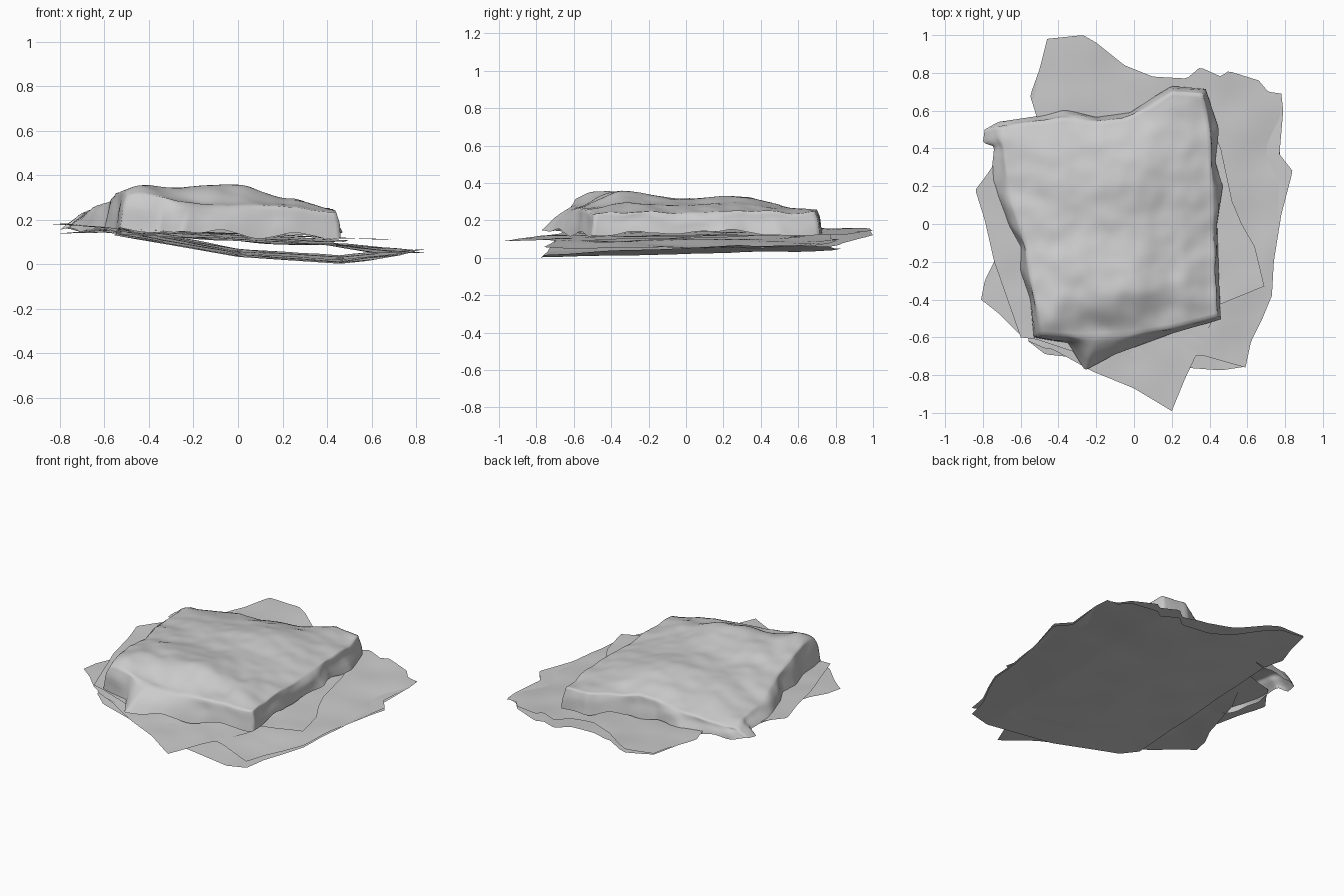
import bpy, bmesh
from mathutils import Vector, noise

if "Cube" in bpy.data.objects:
    bpy.data.objects.remove(bpy.data.objects["Cube"])

N = 56  # segments per side of every sheet


def resample(pts, n):
    """Evenly spaced points along a polyline."""
    pts = [Vector(p) for p in pts]
    cum = [0.0]
    for a, b in zip(pts, pts[1:]):
        cum.append(cum[-1] + (b - a).length)
    out, k = [], 0
    for i in range(n + 1):
        d = cum[-1] * i / n
        while k < len(pts) - 2 and cum[k + 1] < d:
            k += 1
        out.append(pts[k].lerp(pts[k + 1], (d - cum[k]) / (cum[k + 1] - cum[k])))
    return out


def sides_of(front, right, back, left):
    """Close four polylines into a loop and resample each."""
    right, back = [front[-1]] + right, [right[-1]] + back
    left = [back[-1]] + left + [front[0]]
    return [resample(s, N) for s in (front, right, back, left)]


def patch(sides):
    """Coons patch between four sides (counter-clockwise loop)."""
    f, r, b, l = sides
    b, l = b[::-1], l[::-1]
    grid = []
    for j in range(N + 1):
        v = j / N
        row = []
        for i in range(N + 1):
            u = i / N
            row.append(f[i] * (1 - v) + b[i] * v + l[j] * (1 - u) + r[j] * u
                       - f[0] * (1 - u) * (1 - v) - f[N] * u * (1 - v)
                       - b[0] * (1 - u) * v - b[N] * u * v)
        grid.append(row)
    return grid


def interp(table, x, ease=False):
    if x <= table[0][0]:
        return table[0][1]
    for (a, p), (b, q) in zip(table, table[1:]):
        if x <= b:
            t = (x - a) / (b - a)
            return p + (q - p) * (t * t * (3 - 2 * t) if ease else t)
    return table[-1][1]


def wave(x, y, freq, seed):
    return noise.noise(Vector((x * freq, y * freq, seed)))


def build(name, sides, height, skirt=None, skirt_z=None):
    bm = bmesh.new()
    g = [[bm.verts.new((p.x, p.y, height(p.x, p.y))) for p in row] for row in patch(sides)]
    for j in range(N):
        for i in range(N):
            bm.faces.new((g[j][i], g[j][i + 1], g[j + 1][i + 1], g[j + 1][i]))
    if skirt:
        # hanging sides: rows of quads from the rim down to the ragged hem
        rim = (g[0][:N] + [g[j][N] for j in range(N)]
               + [g[N][i] for i in range(N, 0, -1)] + [g[j][0] for j in range(N, 0, -1)])
        hem = [p for s in skirt for p in s[:N]]
        rows, prev, m = 7, rim, len(rim)
        for k in range(1, rows + 1):
            t = k / rows
            ring = []
            for v, h in zip(rim, hem):
                x = v.co.x + (h.x - v.co.x) * t
                y = v.co.y + (h.y - v.co.y) * t
                z = v.co.z + (skirt_z(h.x, h.y) - v.co.z) * t ** 1.4
                bulge = 0.02 * wave(x, y, 7, 4 + t) * (1 - abs(2 * t - 1))
                ring.append(bm.verts.new((x + bulge, y + bulge, z)))
            for i in range(m):
                n = (i + 1) % m
                bm.faces.new((prev[i], ring[i], ring[n], prev[n]))
            prev = ring
    me = bpy.data.meshes.new(name)
    bm.to_mesh(me)
    bm.free()
    for p in me.polygons:
        p.use_smooth = True
    ob = bpy.data.objects.new(name, me)
    bpy.context.collection.objects.link(ob)
    return ob


# bottom sheet: large, tilted, lowest right of the middle
def bottom_z(x, y):
    t = [(-0.6, 0.135), (-0.3, 0.085), (0, 0.033), (0.46, 0.003), (0.85, 0.042)]
    return max(0.0, interp(t, x) + 0.024 * (y + 0.75) + 0.006 * wave(x, y, 4, 1) * (y > -0.6))


# lower sheet: lies on it and slopes down to meet its right edge
def lower_z(x, y):
    t = [(-0.55, 0.15), (0, 0.115), (0.45, 0.085), (0.84, 0.045)]
    return interp(t, x) + 0.012 * y + 0.012 * wave(x, y, 4, 9)


RIGHT = [(.62, -.62), (.68, -.5), (.73, -.38), (.74, -.2), (.78, .05), (.84, .28), (.77, .37),
         (.79, .6), (.78, .69)]
BACK = [(.71, .70), (.66, .76), (.5, .81), (.46, .78), (.35, .83), (.28, .77), (.1, .78),
        (-.05, .84), (-.2, .96), (-.27, 1), (-.46, .98)]
LEFT = [(-.5, .82), (-.55, .68), (-.51, .55), (-.53, .1)]
build("bottom_sheet", sides_of([(-.56, -.62), (-.47, -.69), (0, -.74), (.46, -.775), (.59, -.755)],
                               RIGHT, BACK, LEFT), bottom_z)
build("lower_sheet", sides_of([(-.56, -.62), (-.47, -.66), (0, -.70), (.36, -.695), (.59, -.76)],
                              RIGHT, BACK, LEFT), lower_z)

# turned sheet: rotated clockwise, with its corner at the front
build("turned_sheet", sides_of(
    [(-.81, -.40), (-.72, -.47), (-.61, -.58), (-.4, -.68), (-.22, -.78), (0, -.87), (.2, -.99)],
    [(.27, -.82), (.42, -.5), (.45, -.2), (.5, .1)],
    [(.3, .32), (0, .45), (-.4, .55)],
    [(-.5, .4), (-.66, .1), (-.74, -.2), (-.79, -.3)]),
    lambda x, y: 0.09 + 0.05 * (0.2 - x) + 0.03 * max(0, min(1, y + 1)) + 0.008 * wave(x, y, 5, 2)
    - 0.02 * max(0, -x - .6) / .2)

# upper sheet: turned the other way, poking out at both sides
build("upper_sheet", sides_of(
    [(-.6, -.6), (-.52, -.61), (-.25, -.70), (.1, -.58), (.42, -.44), (.69, -.33)],
    [(.64, -.12), (.57, 0), (.52, .12), (.46, .4), (.42, .5)],
    [(.1, .5), (-.3, .5), (-.72, .35)],
    [(-.78, .26), (-.84, .18), (-.79, .02), (-.74, -.2)]),
    lambda x, y: 0.138 - 0.042 * x + 0.03 * max(0, -x - 0.5) + 0.007 * wave(x, y, 5, 3))

# top cover: soft crumpled sheet draped over, with hanging sides
XS = (-.65, -.38, -.02, .24, .43)
ROWS = [(-.6, (.28, .29, .265, .25, .225)), (-.35, (.30, .345, .358, .29, .245)),
        (-.02, (.27, .305, .315, .28, .24)), (.25, (.25, .295, .33, .29, .25)),
        (.68, (.20, .225, .25, .26, .24))]


def cover_z(x, y):
    z = interp([(ry, interp(list(zip(XS, vals)), x, True)) for ry, vals in ROWS], y, True)
    knob = 0.045 * 2.718 ** (-((x + .44) ** 2 + (y + .50) ** 2) / 0.012)
    return z + knob + 0.012 * wave(x, y * 1.6, 5, 5) + 0.006 * wave(x, y, 12, 6)


build("top_cover", sides_of(
    [(-.49, -.585), (-.3, -.60), (-.05, -.59), (.2, -.55), (.44, -.49)],
    [(.43, -.3), (.42, 0), (.41, .3), (.40, .5), (.365, .69)],
    [(.2, .70), (.08, .62), (-.05, .56), (-.2, .54), (-.38, .56), (-.55, .54), (-.70, .52)],
    [(-.68, .35), (-.64, .1), (-.58, -.1), (-.54, -.35)]), cover_z,
    sides_of(
    [(-.53, -.60), (-.42, -.62), (-.35, -.63), (-.26, -.775), (-.1, -.69), (.2, -.58), (.46, -.505)],
    [(.45, -.3), (.44, 0), (.47, .2), (.43, .33), (.45, .5), (.38, .715)],
    [(.2, .73), (.1, .67), (-.02, .59), (-.2, .565), (-.38, .61), (-.52, .57), (-.72, .54), (-.79, .50)],
    [(-.80, .43), (-.74, .41), (-.76, .22), (-.67, .0), (-.60, -.12), (-.60, -.25), (-.55, -.4)]),
    lambda x, y: 0.14 - 0.02 * x + 0.03 * wave(x, y, 6, 8))
